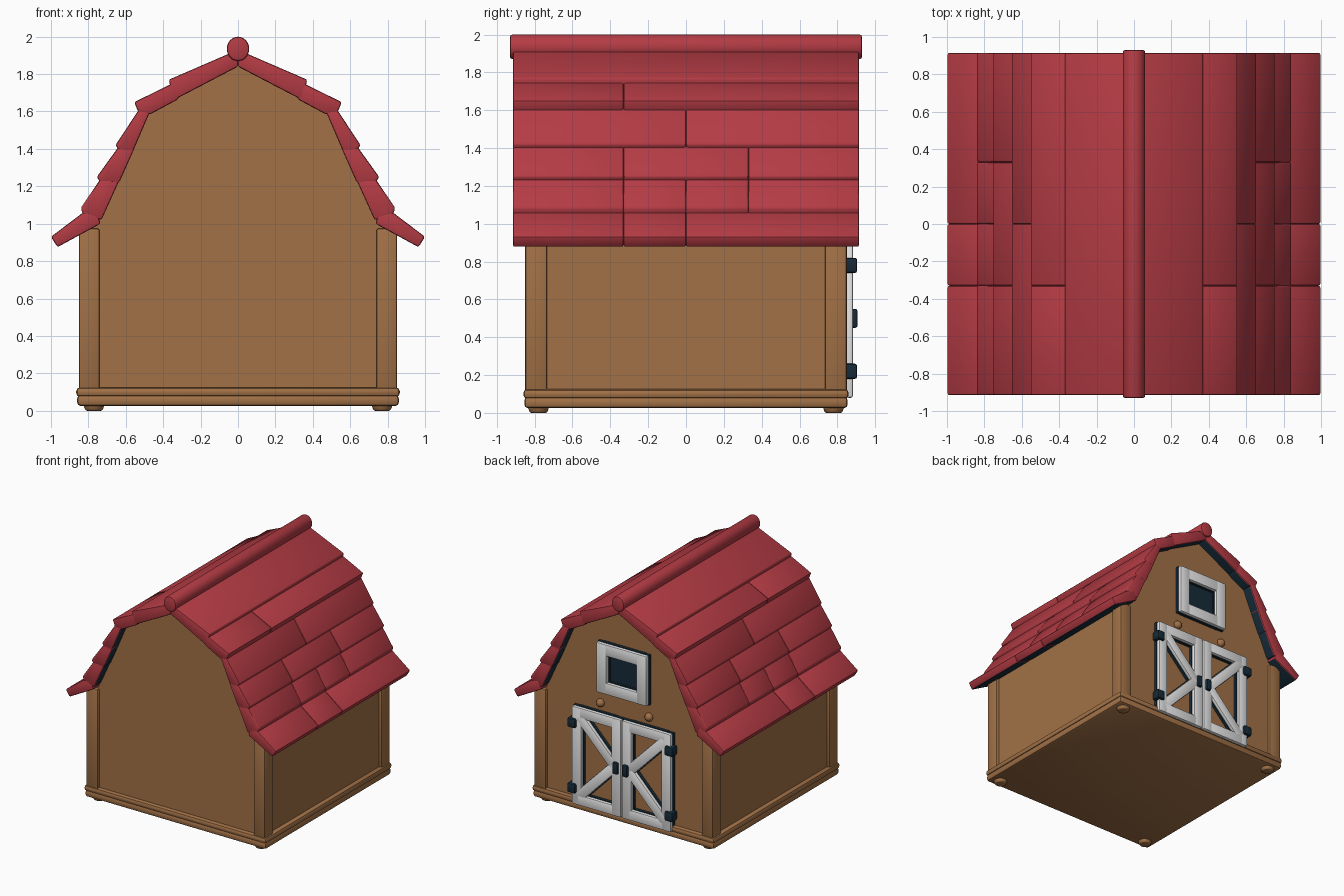
import bpy, bmesh, math
from mathutils import Matrix, Vector

if "Cube" in bpy.data.objects:
    bpy.data.objects.remove(bpy.data.objects["Cube"])


def material(name, rgb):
    m = bpy.data.materials.new(name)
    m.diffuse_color = (*rgb, 1)
    m.use_nodes = True
    m.node_tree.nodes["Principled BSDF"].inputs["Base Color"].default_value = m.diffuse_color
    return m


WOOD = material("brown wood", (0.36, 0.165, 0.062))
RED = material("roof red", (0.456, 0.044, 0.058))
WHITE = material("white paint", (0.80, 0.80, 0.80))
NAVY = material("dark navy", (0.008, 0.024, 0.040))


def finish(bm, name, mats, bevel=0.0, segments=2, rule=None):
    """Bevel, colour by rule and link a mesh object."""
    bmesh.ops.recalc_face_normals(bm, faces=bm.faces)
    if bevel:
        sharp = [e for e in bm.edges if e.is_manifold and e.calc_face_angle(0) > 0.35]
        bmesh.ops.bevel(bm, geom=sharp, offset=bevel, segments=segments,
                        profile=0.5, affect='EDGES', clamp_overlap=True)
    bm.normal_update()
    if rule:
        for f in bm.faces:
            f.material_index = rule(f)
    mesh = bpy.data.meshes.new(name)
    bm.to_mesh(mesh)
    bm.free()
    for m in mats:
        mesh.materials.append(m)
    ob = bpy.data.objects.new(name, mesh)
    bpy.context.collection.objects.link(ob)
    return ob


def add_prism(bm, profile, y0, y1):
    """Extrude an x,z outline from y0 to y1."""
    f = bm.faces.new([bm.verts.new((x, y0, z)) for x, z in profile])
    r = bmesh.ops.extrude_face_region(bm, geom=[f])
    moved = [v for v in r["geom"] if isinstance(v, bmesh.types.BMVert)]
    bmesh.ops.translate(bm, verts=moved, vec=(0, y1 - y0, 0))


def prism(name, profile, y0, y1, mats, bevel=0.0, rule=None):
    bm = bmesh.new()
    add_prism(bm, profile, y0, y1)
    return finish(bm, name, mats, bevel, rule=rule)


def box(name, x, y, z, mats, bevel=0.0, rule=None):
    return prism(name, [(x[0], z[0]), (x[1], z[0]), (x[1], z[1]), (x[0], z[1])],
                 y[0], y[1], mats, bevel, rule)


def bar(name, a, b, width, y, mats, bevel, rule=None):
    """Straight board between two x,z points."""
    a, b = Vector(a), Vector(b)
    d = (b - a).normalized()
    n = Vector((-d.y, d.x)) * width / 2
    return prism(name, [a + n, a - n, b - n, b + n], y[0], y[1], mats, bevel, rule)


# Walls with gambrel gables
half = [(0.825, 0.08), (0.825, 0.97), (0.745, 1.01), (0.475, 1.60)]
outline = half + [(0, 1.86)] + [(-x, z) for x, z in reversed(half)]
prism("walls", outline, -0.825, 0.825, [WOOD])

# Rounded base mouldings
box("base_lower", (-0.86, 0.86), (-0.855, 0.855), (0.025, 0.085), [WOOD], 0.02)
box("base_upper", (-0.865, 0.865), (-0.86, 0.86), (0.075, 0.125), [WOOD], 0.02)

# Corner posts and feet
for sx in (-1, 1):
    for sy in (-1, 1):
        tag = ("left" if sx < 0 else "right") + ("_front" if sy < 0 else "_back")
        box("corner_post_" + tag, sorted((sx * 0.74, sx * 0.85)),
            sorted((sy * 0.735, sy * 0.85)), (0.1, 0.975), [WOOD], 0.012)
        bm = bmesh.new()
        bmesh.ops.create_cone(bm, cap_ends=True, segments=20, radius1=0.045, radius2=0.06,
                              depth=0.04, matrix=Matrix.Translation((sx * 0.77, sy * 0.78, 0.02)))
        finish(bm, "foot_" + tag, [WOOD], 0.008)

# Roof courses: half cross-section and seam positions of each row
rows = [
    ([(0, 1.93), (0.37, 1.77), (0.345, 1.66), (0, 1.84)], []),
    ([(0.32, 1.765), (0.555, 1.65), (0.53, 1.59), (0.47, 1.585), (0.32, 1.665)], [-0.33]),
    ([(0.47, 1.6), (0.53, 1.61), (0.655, 1.42), (0.635, 1.39), (0.56, 1.39)], [0]),
    ([(0.555, 1.40), (0.64, 1.41), (0.755, 1.25), (0.735, 1.22), (0.635, 1.22)], [-0.33, 0.33]),
    ([(0.635, 1.23), (0.735, 1.24), (0.84, 1.085), (0.83, 1.05), (0.73, 1.02)], [-0.33, 0, 0.33]),
    ([(0.735, 1.0), (0.76, 1.08), (0.835, 1.055), (1.0, 0.93), (0.965, 0.875)], [-0.33, 0]),
]
for s, side in ((-1, "left"), (1, "right")):
    for i, (section, seams) in enumerate(rows):
        bm = bmesh.new()
        cuts = [-0.915] + seams + [0.915]
        for y0, y1 in zip(cuts, cuts[1:]):
            add_prism(bm, [(s * x, z) for x, z in section], y0, y1)
        # dark underside
        finish(bm, f"roof_row_{side}_{i + 1}", [RED, NAVY], 0.010,
               rule=lambda f: int(f.normal.z < -0.25 and f.normal.x * s < 0.1
                                  and abs(f.normal.y) < 0.3))

# Ridge cap
ring = [(0.06 * math.cos(t * math.tau / 24), 1.935 + 0.065 * math.sin(t * math.tau / 24))
        for t in range(24)]
bm = bmesh.new()
add_prism(bm, ring, -0.93, 0.93)
finish(bm, "ridge_cap", [RED], 0.012)

# Double door on the back: white boards with dark edges behind
FRONT, BACK = (0.848, 0.882), (0.82, 0.85)


def board(name, a, b, width):
    bar(name, a, b, width, FRONT, [WHITE], 0.010)
    bar(name + "_edge", a, b, width + 0.006, BACK, [NAVY], 0)


for s, side in ((-1, "left"), (1, "right")):
    n = "door_" + side
    board(n + "_inner_stile", (s * 0.05, 0.08), (s * 0.05, 0.92), 0.092)
    board(n + "_outer_stile", (s * 0.425, 0.08), (s * 0.425, 0.92), 0.09)
    for z, tag in ((0.125, "_bottom"), (0.875, "_top")):
        board(n + tag + "_rail", (s * 0.07, z), (s * 0.42, z), 0.09)
        board(n + tag + "_brace", (s * 0.07, 0.5), (s * 0.41, 0.5 + (z - 0.5) * 0.93), 0.085)
    for z, tag in ((0.22, "_lower"), (0.78, "_upper")):
        box(n + tag + "_hinge", sorted((s * 0.425, s * 0.50)), (0.83, 0.905),
            (z - 0.04, z + 0.04), [NAVY], 0.012)
    box(n + "_handle", sorted((s * 0.022, s * 0.07)), (0.87, 0.907),
        (0.45, 0.55), [NAVY], 0.012)
    # Round peg above the door
    bm = bmesh.new()
    bmesh.ops.create_uvsphere(bm, u_segments=16, v_segments=10, radius=0.035,
                              matrix=Matrix.Translation((s * 0.23, 0.83, 0.99)))
    finish(bm, "peg_" + side, [WOOD])

# Loft window on the back
box("window_pane", (-0.15, 0.15), (0.815, 0.832), (1.19, 1.45), [NAVY])
for s, side in ((-1, "left"), (1, "right")):
    board("window_" + side, (s * 0.19, 1.10), (s * 0.19, 1.53), 0.10)
for z, tag in ((1.15, "sill"), (1.48, "head")):
    board("window_" + tag, (-0.2, z), (0.2, z), 0.10)

# Smooth rounded edges
for ob in bpy.context.scene.objects:
    ob.select_set(True)
    bpy.context.view_layer.objects.active = ob
bpy.ops.object.shade_smooth_by_angle(angle=math.radians(40))
